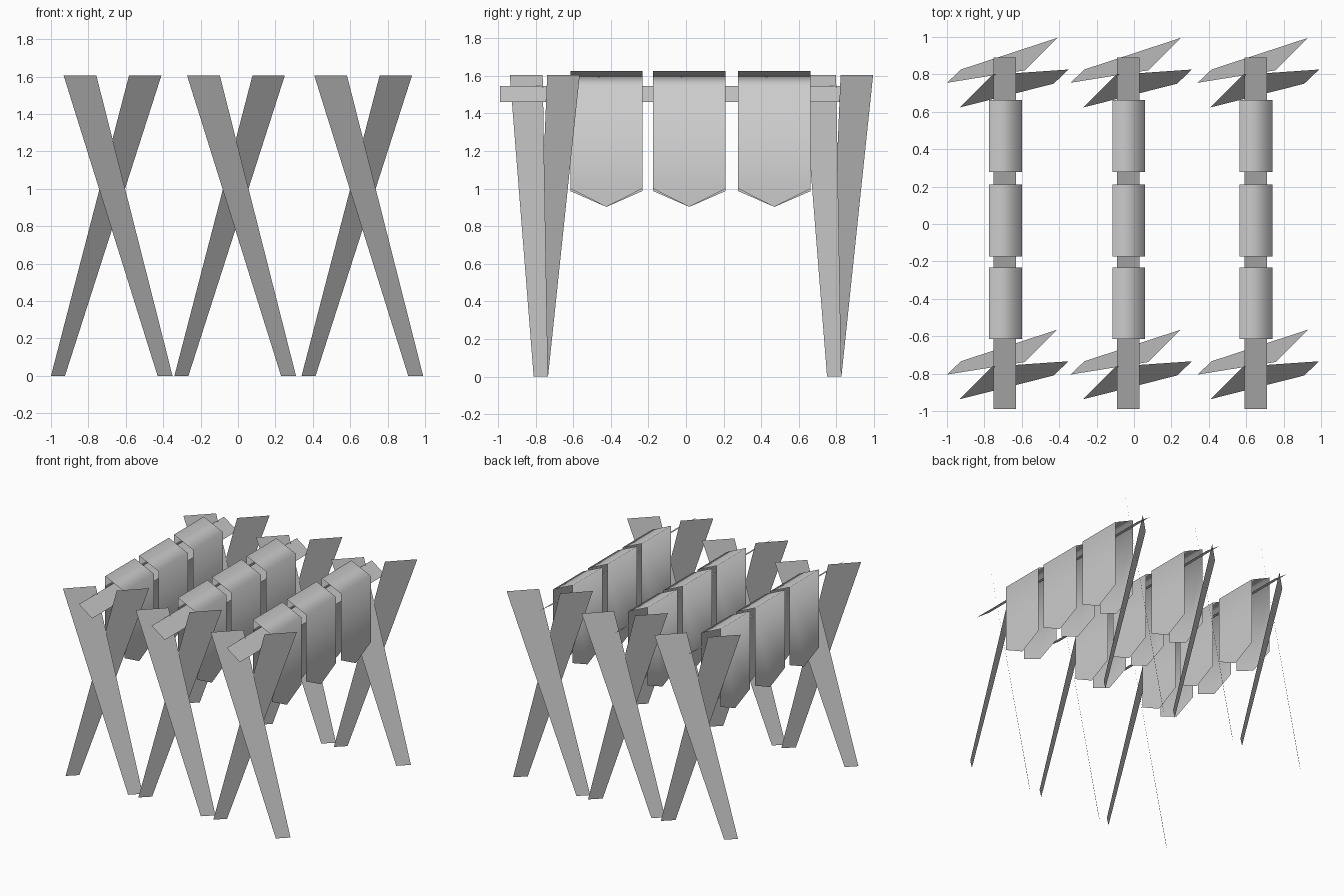
import bpy

if "Cube" in bpy.data.objects:
    bpy.data.objects.remove(bpy.data.objects["Cube"])

ROWS = [0.0, 0.66, 1.34]                    # x offset of each row
BANNERS = [(-0.615, -0.232), (-0.175, 0.21), (0.277, 0.663)]  # y spans


def sheet(name, verts, faces, smooth=False):
    me = bpy.data.meshes.new(name)
    me.from_pydata(verts, [], faces)
    me.polygons.foreach_set("use_smooth", [smooth] * len(faces))
    ob = bpy.data.objects.new(name, me)
    bpy.context.collection.objects.link(ob)
    return ob


def leg(name, dx, dy, bottom, top):
    # tapered flat plank: the width runs diagonally in x and y
    (bx, by, bw), (tx, ty, tw) = bottom, top
    v = [(bx, by, 0), (bx + bw, by + bw * 0.95, 0),
         (tx + tw, ty + tw, 1.605), (tx, ty, 1.605)]
    sheet(name, [(x + dx, y + dy, z) for x, y, z in v], [(0, 1, 2, 3)])


def banner(name, dx, y0, y1):
    # cloth folded over the rail, both sides ending in a point
    l, r, ym = -0.775 + dx, -0.60 + dx, (y0 + y1) / 2
    v = [(l, y0, 0.987), (l, ym, 0.903), (l, y1, 0.987),
         (l, y1, 1.625), (l, y0, 1.625),
         (r, y0, 1.545), (r, y1, 1.545),
         (r, y1, 1.0), (r, ym, 0.903), (r, y0, 1.0)]
    sheet(name, v, [(4, 3, 2, 1, 0), (4, 5, 6, 3), (5, 9, 8, 7, 6)], True)


for i, dx in enumerate(ROWS, 1):
    # crossed legs at the front and back of the row
    for end, dy in (("front", 0.0), ("back", 1.56)):
        leg(f"{end}_leg_left_{i}", dx, dy, (-0.43, -0.81, 0.08), (-0.932, -0.937, 0.175))
        leg(f"{end}_leg_right_{i}", dx, dy, (-1.0, -0.805, 0.075), (-0.583, -0.738, 0.173))
    # tilted flat rail
    x0, x1 = -0.75 + dx, -0.63 + dx
    sheet(f"rail_{i}", [(x0, -0.99, 1.545), (x1, -0.99, 1.46),
                        (x1, 0.89, 1.46), (x0, 0.89, 1.545)], [(0, 1, 2, 3)])
    # three hanging cloths
    for j, (y0, y1) in enumerate(BANNERS, 1):
        banner(f"hanging_cloth_{i}_{j}", dx, y0, y1)
